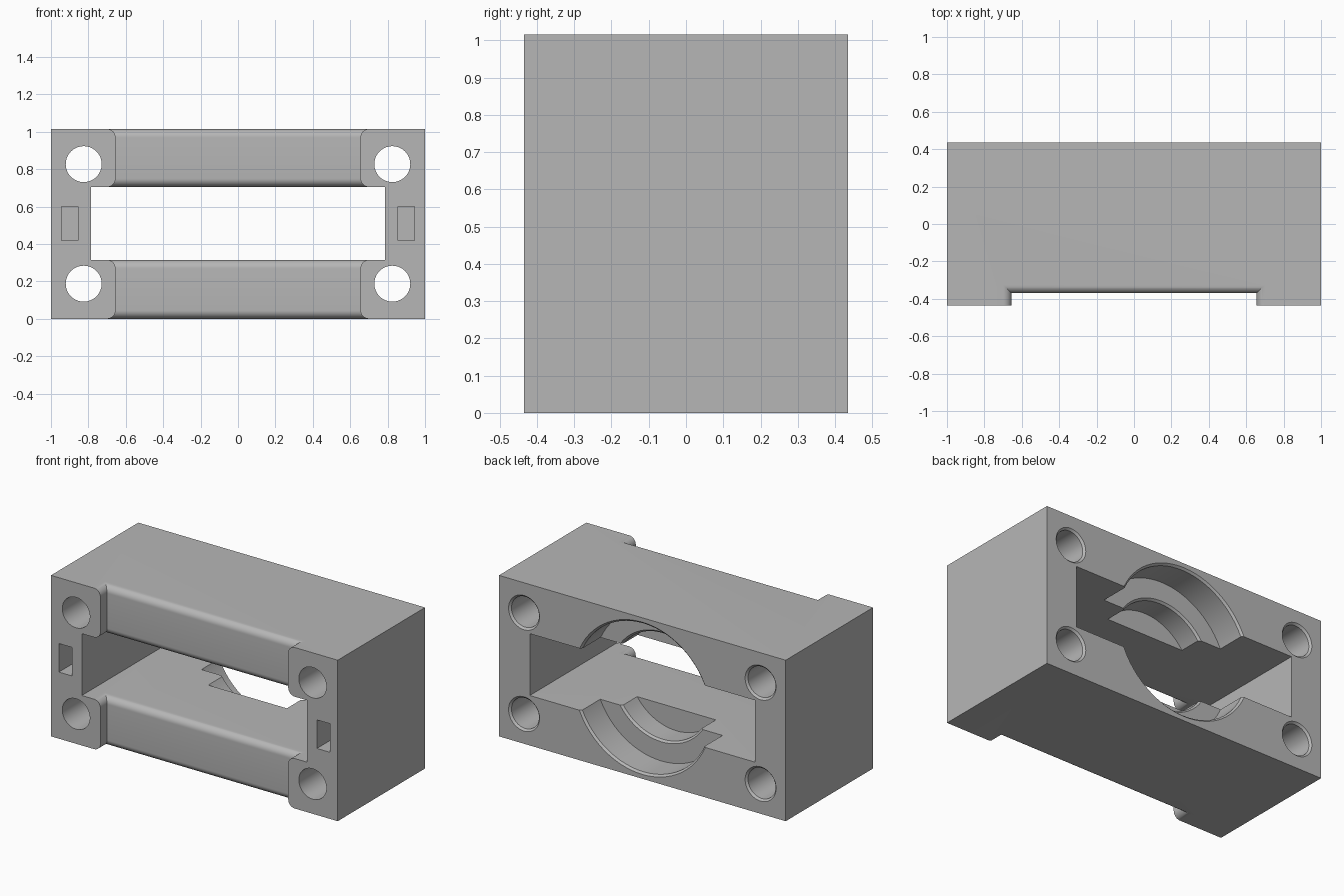
import bpy, bmesh, math
from mathutils import Matrix, Vector

if "Cube" in bpy.data.objects:
    bpy.data.objects.remove(bpy.data.objects["Cube"], do_unlink=True)

HEIGHT, BACK = 1.015, 0.435
MID = HEIGHT / 2
SILL, LINTEL = 0.315, 0.705
FILLET = 0.045

grey = bpy.data.materials.new("plain_grey")
grey.use_nodes = True
colour = (0.47, 0.47, 0.47, 1)
grey.diffuse_color = colour
grey.node_tree.nodes["Principled BSDF"].inputs["Base Color"].default_value = colour


def finish(name, bm):
    bmesh.ops.recalc_face_normals(bm, faces=bm.faces)
    mesh = bpy.data.meshes.new(name)
    bm.to_mesh(mesh)
    bm.free()
    obj = bpy.data.objects.new(name, mesh)
    bpy.context.collection.objects.link(obj)
    mesh.materials.append(grey)
    return obj


def box(name, low, high):
    bm = bmesh.new()
    low, high = Vector(low), Vector(high)
    place = Matrix.Translation((low + high) / 2) @ Matrix.Diagonal((*(high - low), 1))
    bmesh.ops.create_cube(bm, size=1, matrix=place)
    return finish(name, bm)


def prism(name, points, sweep):
    bm = bmesh.new()
    face = bm.faces.new([bm.verts.new(p) for p in points])
    made = bmesh.ops.extrude_face_region(bm, geom=[face])["geom"]
    verts = [v for v in made if isinstance(v, bmesh.types.BMVert)]
    bmesh.ops.translate(bm, verts=verts, vec=sweep)
    return finish(name, bm)


def lathe(name, profile, x, z):
    """Solid turned about a line along y from (radius, y) points."""
    bm = bmesh.new()
    verts = [bm.verts.new((x + r, y, z)) for r, y in profile]
    edges = [bm.edges.new(pair) for pair in zip(verts, verts[1:])]
    bmesh.ops.spin(bm, geom=verts + edges, cent=(x, 0, z), axis=(0, 1, 0),
                   angle=math.tau, steps=72, use_duplicate=False)
    bmesh.ops.remove_doubles(bm, verts=bm.verts, dist=0.0001)
    return finish(name, bm)


def combine(target, tool, operation="DIFFERENCE"):
    mod = target.modifiers.new("cut", "BOOLEAN")
    mod.operation, mod.solver, mod.object = operation, "EXACT", tool
    bpy.context.view_layer.update()
    graph = bpy.context.evaluated_depsgraph_get()
    result = bpy.data.meshes.new_from_object(target.evaluated_get(graph))
    target.modifiers.clear()
    target.data = result
    bpy.data.objects.remove(tool, do_unlink=True)


def rail_contour():
    """(inset, z) outline of both rails with rounded edges, bottom to top."""
    points = [(FILLET, -0.2)]
    for low, high in ((0, SILL), (LINTEL, HEIGHT)):
        for centre, start in ((low + FILLET, -90), (high - FILLET, 0)):
            for i in range(11):
                a = math.radians(start + i * 9)
                points.append((FILLET * (1 - math.cos(a)), centre + FILLET * math.sin(a)))
    return points + [(FILLET, HEIGHT + 0.2)]


# Main block
housing = box("housing", (-1, -BACK, 0), (1, BACK, HEIGHT))

# Front recess: rounded rails meeting rounded end tabs in a mitre
contour = rail_contour()
rails = [(-0.9, -0.37 + d, z) for d, z in contour]
rails += [(-0.9, -0.7, HEIGHT + 0.2), (-0.9, -0.7, -0.2)]
recess = prism("recess_cutter", rails, (1.8, 0, 0))
tabs = [(0.655 + d, -0.6, z) for d, z in contour]
tabs += [(-x, y, z) for x, y, z in reversed(tabs)]
combine(recess, prism("tab_cutter", tabs, (0, 0.5, 0)), "INTERSECT")
combine(housing, recess)

# Through window
combine(housing, box("window_cutter", (-0.785, -0.8, SILL), (0.785, 0.8, LINTEL)))

# Stepped round seat in the back, with small chamfers
C = 0.012
step, end = BACK - 0.19, BACK - 0.34
seat = [(0, end), (0.335, end), (0.335, step - C), (0.335 + C, step), (0.468, step),
        (0.468, BACK - C), (0.468 + C, BACK), (0.468 + C, 0.6), (0, 0.6)]
combine(housing, lathe("seat_cutter", seat, 0, MID))

# Bolt holes and blind slots at each end
bolt = [(0, -0.6), (0.096, -0.6), (0.096, BACK - C), (0.096 + C, BACK), (0.096 + C, 0.6), (0, 0.6)]
for side in (-1, 1):
    for z in (0.188, HEIGHT - 0.188):
        combine(housing, lathe("bolt_cutter", bolt, side * 0.825, z))
    x = side * 0.9
    combine(housing, box("slot_cutter", (x - 0.045, -0.6, 0.42), (x + 0.045, -0.235, 0.6)))

# Smooth the curved walls, keep the edges sharp
bpy.ops.object.select_all(action="DESELECT")
housing.select_set(True)
bpy.context.view_layer.objects.active = housing
bpy.ops.object.shade_smooth_by_angle(angle=math.radians(30))
